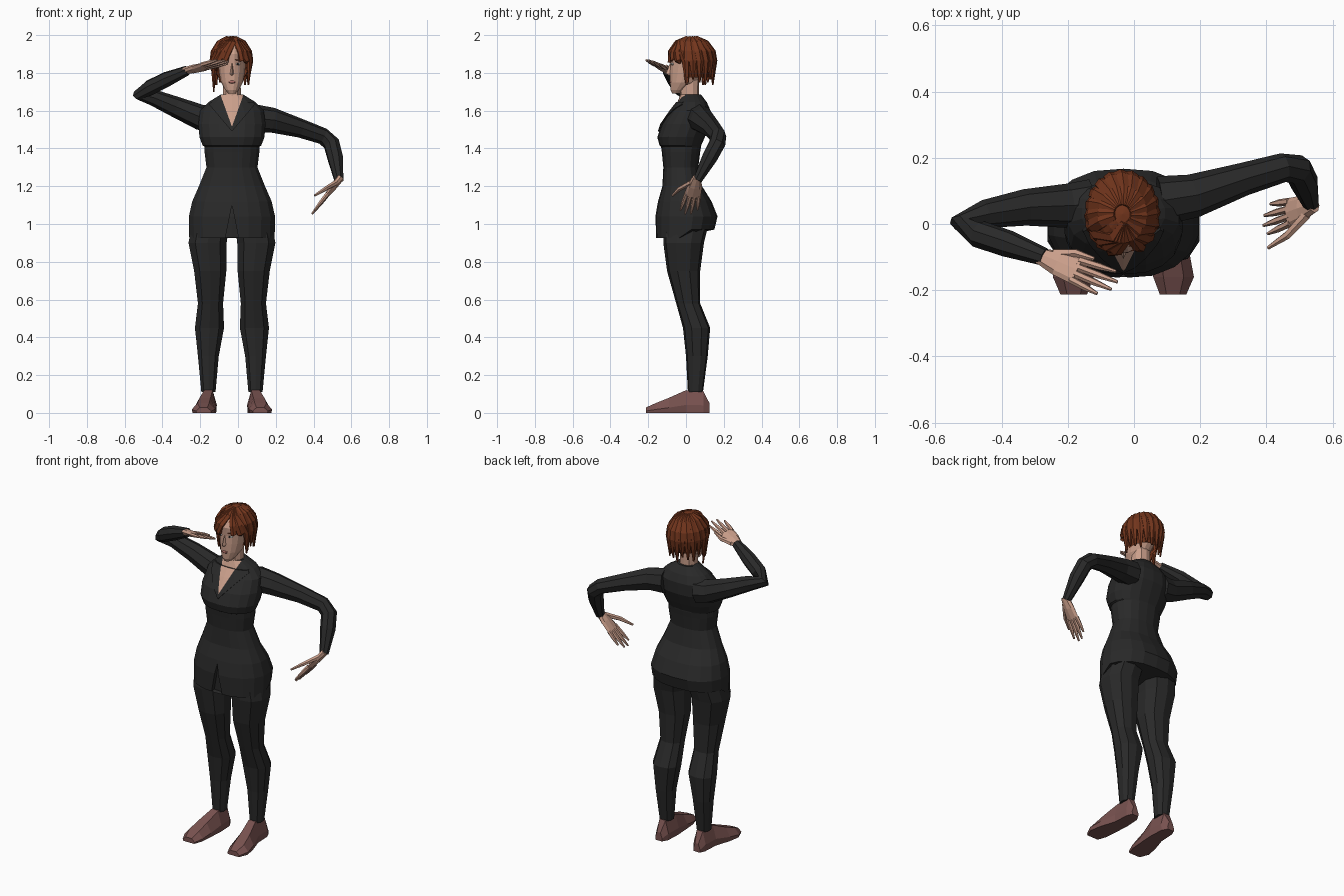
import bpy, bmesh, math
from mathutils import Vector, Matrix

if "Cube" in bpy.data.objects:
    bpy.data.objects.remove(bpy.data.objects["Cube"])

C = -0.032  # body centre line in x


def material(name, rgb):
    m = bpy.data.materials.new(name)
    m.diffuse_color = (*rgb, 1)
    m.use_nodes = True
    m.node_tree.nodes["Principled BSDF"].inputs["Base Color"].default_value = m.diffuse_color
    return m


CLOTH = material("black cloth", (0.022, 0.022, 0.022))
SKIN = material("skin", (0.60, 0.35, 0.26))
HAIR = material("auburn hair", (0.17, 0.036, 0.012))
SHOE = material("brown leather", (0.19, 0.085, 0.08))
LIPS = material("lips", (0.40, 0.15, 0.13))
WHITE = material("eye white", (0.7, 0.68, 0.65))
IRIS = material("dark iris", (0.03, 0.02, 0.015))


def finish(bm, name, *mats):
    bmesh.ops.recalc_face_normals(bm, faces=bm.faces[:])
    me = bpy.data.meshes.new(name)
    bm.to_mesh(me)
    bm.free()
    for m in mats:
        me.materials.append(m)
    ob = bpy.data.objects.new(name, me)
    bpy.context.collection.objects.link(ob)
    return ob


def loft(bm, rings):
    """Skin a list of equal-length point rings and cap both ends."""
    vs = [[bm.verts.new(p) for p in r] for r in rings]
    n = len(vs[0])
    for a, b in zip(vs, vs[1:]):
        for i in range(n):
            j = (i + 1) % n
            bm.faces.new((a[i], a[j], b[j], b[i]))
    bm.faces.new(vs[0])
    bm.faces.new(vs[-1])


def oval(z, x0, x1, y0, y1, n, power=0.9):
    """Rounded horizontal cross-section filling the given extents."""
    pts = []
    for i in range(n):
        a = 2 * math.pi * (i + 0.5) / n
        c, s = math.cos(a), math.sin(a)
        k = math.cos(math.pi / n)
        cx = math.copysign(min(1, abs(c) / k) ** power, c)
        sy = math.copysign(min(1, abs(s) / k) ** power, s)
        pts.append(Vector(((x0 + x1) / 2 + cx * (x1 - x0) / 2,
                           (y0 + y1) / 2 + sy * (y1 - y0) / 2, z)))
    return pts


def tube(bm, pts, radii, u, n=8):
    """Tube along pts; radii are (along u, across u) pairs."""
    pts = [Vector(p) for p in pts]
    u = Vector(u)
    rings = []
    for i, p in enumerate(pts):
        t = (pts[min(i + 1, len(pts) - 1)] - pts[max(i - 1, 0)]).normalized()
        u = (u - t * u.dot(t)).normalized()
        v = t.cross(u)
        ru, rv = radii[i]
        rings.append([p + u * ru * math.cos(2 * math.pi * k / n)
                      + v * rv * math.sin(2 * math.pi * k / n) for k in range(n)])
    loft(bm, rings)


def blob(name, loc, size, mat, rot=(0, 0, 0), seg=10):
    bm = bmesh.new()
    bmesh.ops.create_uvsphere(bm, u_segments=seg, v_segments=6, radius=1)
    bmesh.ops.scale(bm, vec=size, verts=bm.verts[:])
    ob = finish(bm, name, mat)
    ob.location, ob.rotation_euler = loc, rot
    return ob


# Jacket: z, half width, front y, back y
bm = bmesh.new()
rings = [oval(z, C - w, C + w, y0, y1, 18) for z, w, y0, y1 in [
    (0.925, .226, -.16, .15), (1.04, .228, -.163, .167), (1.12, .21, -.148, .135),
    (1.20, .175, -.125, .085), (1.30, .135, -.12, .065), (1.38, .145, -.128, .075),
    (1.41, .145, -.132, .08), (1.415, .155, -.14, .08), (1.46, .172, -.152, .1),
    (1.53, .178, -.128, .128), (1.60, .168, -.08, .13), (1.645, .125, -.045, .11),
    (1.685, .06, -.03, .08)]]
for p in rings[0]:
    if p.y > 0:
        p.z += 0.045
loft(bm, rings)


def cut_vee(z0, slope, zmin, zmax):
    """Slice the front with two slanted planes and return the faces between."""
    for s in (1, -1):
        fs = [f for f in bm.faces if f.calc_center_median().y < 0
              and zmin < f.calc_center_median().z < zmax]
        geom = list({g for f in fs for g in (*f.verts, *f.edges, f)})
        bmesh.ops.bisect_plane(bm, geom=geom, plane_co=(C, 0, z0),
                               plane_no=(1, 0, -s * slope))
    out = []
    for f in bm.faces:
        c = f.calc_center_median()
        if c.y < 0 and zmin < c.z < zmax and abs(f.normal.z) < 0.95 \
                and abs(c.x - C) < slope * (c.z - z0):
            out.append(f)
    return out


def raise_faces(faces, dy):
    r = bmesh.ops.extrude_face_region(bm, geom=faces)
    bmesh.ops.delete(bm, geom=faces, context='FACES')
    bmesh.ops.translate(bm, vec=(0, dy, 0),
                        verts=[v for v in r['geom'] if isinstance(v, bmesh.types.BMVert)])


bm.normal_update()
raise_faces(cut_vee(1.49, 0.85, 1.46, 1.66), -0.008)   # lapels
bm.normal_update()
for f in cut_vee(1.515, 0.36, 1.47, 1.684):            # open neckline
    f.material_index = 1
bm.normal_update()
raise_faces(cut_vee(1.10, -0.2, 0.93, 1.11), 0.025)    # front vent
finish(bm, "jacket", CLOTH, SKIN)

# Sleeves: x, y, z, radius
SLEEVES = {
    "right_sleeve": [(-.13, .06, 1.555, .075), (-.20, .055, 1.565, .067), (-.33, .05, 1.62, .055),
                     (-.45, .03, 1.67, .043), (-.52, 0, 1.69, .038), (-.47, -.03, 1.72, .042),
                     (-.38, -.06, 1.765, .041), (-.27, -.1, 1.812, .027)],
    "left_sleeve": [(.08, .07, 1.56, .075), (.18, .085, 1.55, .066), (.33, .135, 1.507, .05),
                    (.45, .17, 1.465, .044), (.495, .165, 1.425, .045), (.515, .125, 1.35, .043),
                    (.535, .06, 1.23, .025)]}
for name, path in SLEEVES.items():
    bm = bmesh.new()
    tube(bm, [p[:3] for p in path], [(p[3], p[3]) for p in path], (0, 0, 1))
    finish(bm, name, CLOTH)


# Hands: flat palm, four fingers and a thumb
def hand(name, wrist, tip, across, thumb):
    bm = bmesh.new()
    w = Vector(wrist)
    d = Vector(tip) - w
    length = d.length
    d.normalize()
    a = Vector(across)
    a = (a - d * a.dot(d)).normalized()
    tube(bm, [w - d * .015, w + d * .05, w + d * .115],
         [(.024, .02), (.04, .018), (.045, .011)], a)
    for i in (-1.5, -.5, .5, 1.5):
        e = w + d * (length - .013 * (i - .3) ** 2) + a * i * .029
        b = w + d * .105 + a * i * .022
        tube(bm, [b, b.lerp(e, .55), e], [(.012, .012), (.011, .01), (.005, .005)], a, 6)
    b = w + d * .025 + a * .022
    e = Vector(thumb)
    tube(bm, [b, b.lerp(e, .5) + a * .012, e], [(.016, .015), (.013, .012), (.006, .006)], a, 6)
    finish(bm, name, SKIN)


hand("right_hand", (-.275, -.1, 1.812), (-.055, -.188, 1.865), (.3, .9, -.3), (-.12, -.105, 1.838))
hand("left_hand", (.535, .055, 1.235), (.39, .01, 1.05), (0, -1, .1), (.405, -.072, 1.15))

# Trouser legs and shoes, mirrored about the centre line
for side, s in (("left", 1), ("right", -1)):
    bm = bmesh.new()
    loft(bm, [oval(z, C + s * a, C + s * b, y0, y1, 10) for z, a, b, y0, y1 in [
        (1.0, .015, .21, -.12, .12), (.9, .028, .23, -.12, .095), (.75, .03, .2, -.1, .075),
        (.58, .047, .18, -.052, .075), (.45, .042, .196, -.016, .128),
        (.3, .07, .18, 0, .115), (.11, .087, .162, .01, .09)]])
    finish(bm, side + "_trouser_leg", CLOTH)
    bm = bmesh.new()
    shoe = []
    for y, a, b, h in [(.125, .105, .15, .05), (.092, .085, .165, .115), (.0, .08, .17, .12),
                       (-.09, .085, .2, .08), (-.16, .09, .213, .052), (-.213, .11, .19, .028)]:
        m, r = (a + b) / 2, (b - a) / 2
        shoe.append([Vector((C + s * (m + r * k), y, z)) for k, z in [
            (-.92, 0), (.92, 0), (1, h * .35), (.5, h), (-.5, h), (-1, h * .35)]])
    loft(bm, shoe)
    finish(bm, side + "_shoe", SHOE)

# Neck and head
bm = bmesh.new()
loft(bm, [oval(z, C - w, C + w, y0, y1, 10) for z, w, y0, y1 in [
    (1.6, .055, -.03, .08), (1.68, .047, -.032, .068), (1.77, .046, -.035, .07)]])
finish(bm, "neck", SKIN)
bm = bmesh.new()
loft(bm, [oval(z, C - w, C + w, y0, y1, 16, 1) for z, w, y0, y1 in [
    (1.692, .02, -.074, -.03), (1.71, .036, -.082, .0), (1.75, .058, -.084, .06),
    (1.80, .068, -.084, .1), (1.85, .073, -.082, .12), (1.90, .073, -.086, .125),
    (1.95, .055, -.06, .1)]])
finish(bm, "head", SKIN)

# Nose: small wedge
bm = bmesh.new()
loft(bm, [[Vector((C - w, -.07, z)), Vector((C, y, z)), Vector((C + w, -.07, z))]
          for z, w, y in [(1.785, .014, -.088), (1.797, .016, -.106), (1.85, .008, -.086)]])
finish(bm, "nose", SKIN)

# Lips, eyes and brows
blob("lips", (C, -.081, 1.752), (.021, .008, .008), LIPS)
for side, s in (("left", 1), ("right", -1)):
    x = C + s * .031
    blob(side + "_eye", (x, -.071, 1.847), (.014, .008, .007), WHITE, (0, 0, s * .3))
    blob(side + "_iris", (x, -.0765, 1.847), (.006, .005, .0065), IRIS)
    blob(side + "_brow", (x, -.075, 1.868), (.018, .007, .003), HAIR, (0, s * .12, s * .3), 6)

# Hair: scalp cap opened over the face
HC = Vector((-.035, .03, 1.865))
bm = bmesh.new()
bmesh.ops.create_uvsphere(bm, u_segments=16, v_segments=12, radius=1)
bmesh.ops.transform(bm, matrix=Matrix.Translation(HC) @ Matrix.Diagonal((.1, .12, .127, 1)),
                    verts=bm.verts[:])
bmesh.ops.delete(bm, context='FACES', geom=[
    f for f in bm.faces if f.calc_center_median().z < 1.78
    or (f.calc_center_median().y < -.02 and f.calc_center_median().z < 1.915)])
finish(bm, "hair_cap", HAIR)

# Hair locks: sweep from the crown down to zend, azimuth 0 = front
bm = bmesh.new()


def lock(az0, az1, zend, width):
    pts = []
    for el, t in ((78, 0), (50, .35), (22, .7), (0, .9), (0, 1)):
        az, e = math.radians(az0 + (az1 - az0) * t), math.radians(el)
        k = .93 if t == 1 else 1
        p = HC + Vector((.1 * k * math.cos(e) * math.sin(az),
                         -.12 * k * math.cos(e) * math.cos(az), .122 * math.sin(e)))
        if t == 1:
            p.z = zend
        pts.append(p)
    rad = [(.012, .5 * width), (.016, width), (.017, width), (.016, .9 * width), (.004, .2 * width)]
    tube(bm, pts, rad, pts[0] - HC, 6)


for i, az in enumerate(range(72, 300, 18)):
    lock(az - 8, az + 4, (1.735, 1.765, 1.75)[i % 3], .026)
for fringe in [(15, -85, 1.70, .024), (15, -66, 1.80, .024), (18, -48, 1.87, .024),
               (20, -25, 1.885, .022), (20, 35, 1.885, .02), (20, 58, 1.85, .024),
               (25, 80, 1.75, .024)]:
    lock(*fringe)
finish(bm, "hair_locks", HAIR)
